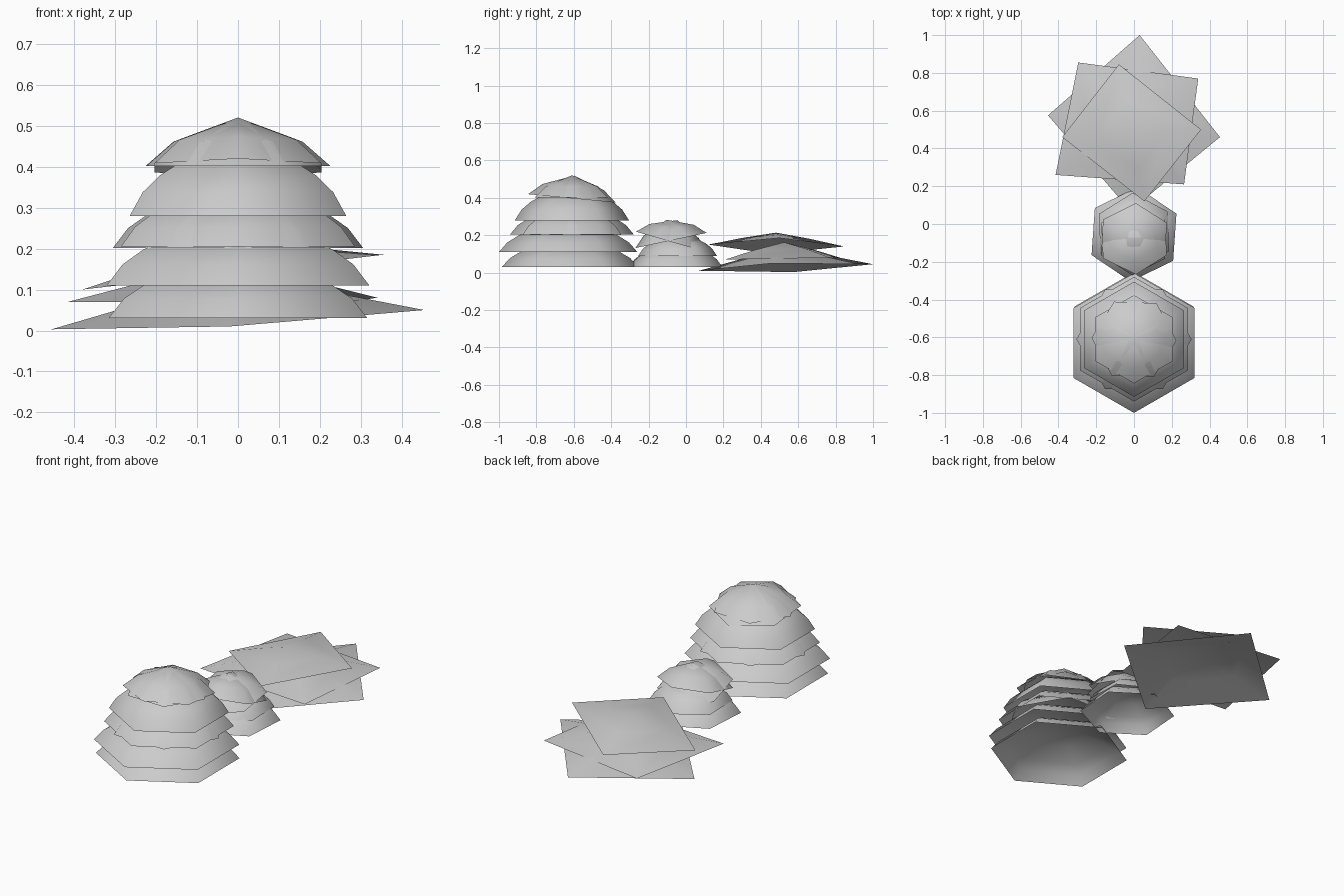
import bpy, bmesh
from math import radians, sin, cos, pi
from mathutils import Vector, Matrix

cube = bpy.data.objects.get("Cube")
if cube:
    bpy.data.objects.remove(cube)

grey = bpy.data.materials.new("foliage grey")
grey.use_nodes = True
grey.diffuse_color = (0.6, 0.6, 0.6, 1)
grey.node_tree.nodes["Principled BSDF"].inputs["Base Color"].default_value = (0.6, 0.6, 0.6, 1)

# (share of rim radius, share of height)
ROUND = [(1, 0), (0.88, 0.32), (0.72, 0.55), (0.4, 0.85)]
CAP = [(1, 0), (0.7, 0.5)]
LEAF = [(1, 0), (0.5, 0.55)]


def shell(name, rim, up, profile):
    """Open canopy rising from a rim of corners to an apex."""
    bm = bmesh.new()
    mid = sum(rim, Vector()) / len(rim)
    n = len(rim)
    rings = [[bm.verts.new(mid + (p - mid) * r + up * h) for p in rim] for r, h in profile]
    apex = bm.verts.new(mid + up)
    for low, high in zip(rings, rings[1:]):
        for i in range(n):
            j = (i + 1) % n
            bm.faces.new((low[i], low[j], high[j], high[i]))
    for i in range(n):
        bm.faces.new((rings[-1][i], rings[-1][(i + 1) % n], apex))
    mesh = bpy.data.meshes.new(name)
    bm.to_mesh(mesh)
    bm.free()
    mesh.materials.append(grey)
    mesh.shade_smooth()
    bpy.context.collection.objects.link(bpy.data.objects.new(name, mesh))


def canopy(name, y, z, radius, height, profile=ROUND, turn=0, tilt=0):
    """Six-sided canopy with a corner toward the front, tilted about x."""
    rot = Matrix.Rotation(radians(tilt), 3, "X")
    angles = [i * pi / 3 - pi / 2 + radians(turn) for i in range(6)]
    rim = [rot @ Vector((cos(a), sin(a), 0)) * radius + Vector((0, y, z)) for a in angles]
    shell(name, rim, rot @ Vector((0, 0, height)), profile)


# Large bush
canopy("large_bush_base", -0.62, 0.03, 0.365, 0.15)
canopy("large_bush_lower", -0.63, 0.11, 0.37, 0.16)
canopy("large_bush_middle", -0.61, 0.205, 0.33, 0.15)
canopy("large_bush_middle_turned", -0.61, 0.202, 0.305, 0.15, turn=30)
canopy("large_bush_upper", -0.61, 0.28, 0.305, 0.18)
canopy("large_bush_cap", -0.61, 0.397, 0.235, 0.122, CAP, tilt=-5.5)
canopy("large_bush_cap_turned", -0.61, 0.402, 0.225, 0.118, CAP, turn=28)

# Small bush
canopy("small_bush_base", -0.055, 0.03, 0.25, 0.13, turn=-4)
canopy("small_bush_lower", -0.045, 0.09, 0.21, 0.12, turn=2)
canopy("small_bush_cap_front", -0.08, 0.165, 0.195, 0.12, CAP, turn=3, tilt=-16)
canopy("small_bush_cap_back", -0.08, 0.172, 0.195, 0.113, CAP, turn=-3, tilt=12)

# Broad leaves, each a bulged four-cornered sheet
leaves = {
    "leaf_bottom": (0.1, [(-0.02, 0.07, 0.01), (0.455, 0.46, 0.05),
                          (0.03, 1.0, 0.045), (-0.455, 0.575, 0.003)]),
    "leaf_middle": (0.09, [(-0.415, 0.26, 0.07), (0.265, 0.21, 0.07),
                           (0.34, 0.77, 0.08), (-0.295, 0.855, 0.07)]),
    "leaf_top": (0.07, [(0.055, 0.12, 0.15), (0.355, 0.5, 0.185),
                        (-0.08, 0.845, 0.14), (-0.38, 0.46, 0.1)]),
}
for name, (bulge, corners) in leaves.items():
    shell(name, [Vector(c) for c in corners], Vector((0, 0, bulge)), LEAF)
